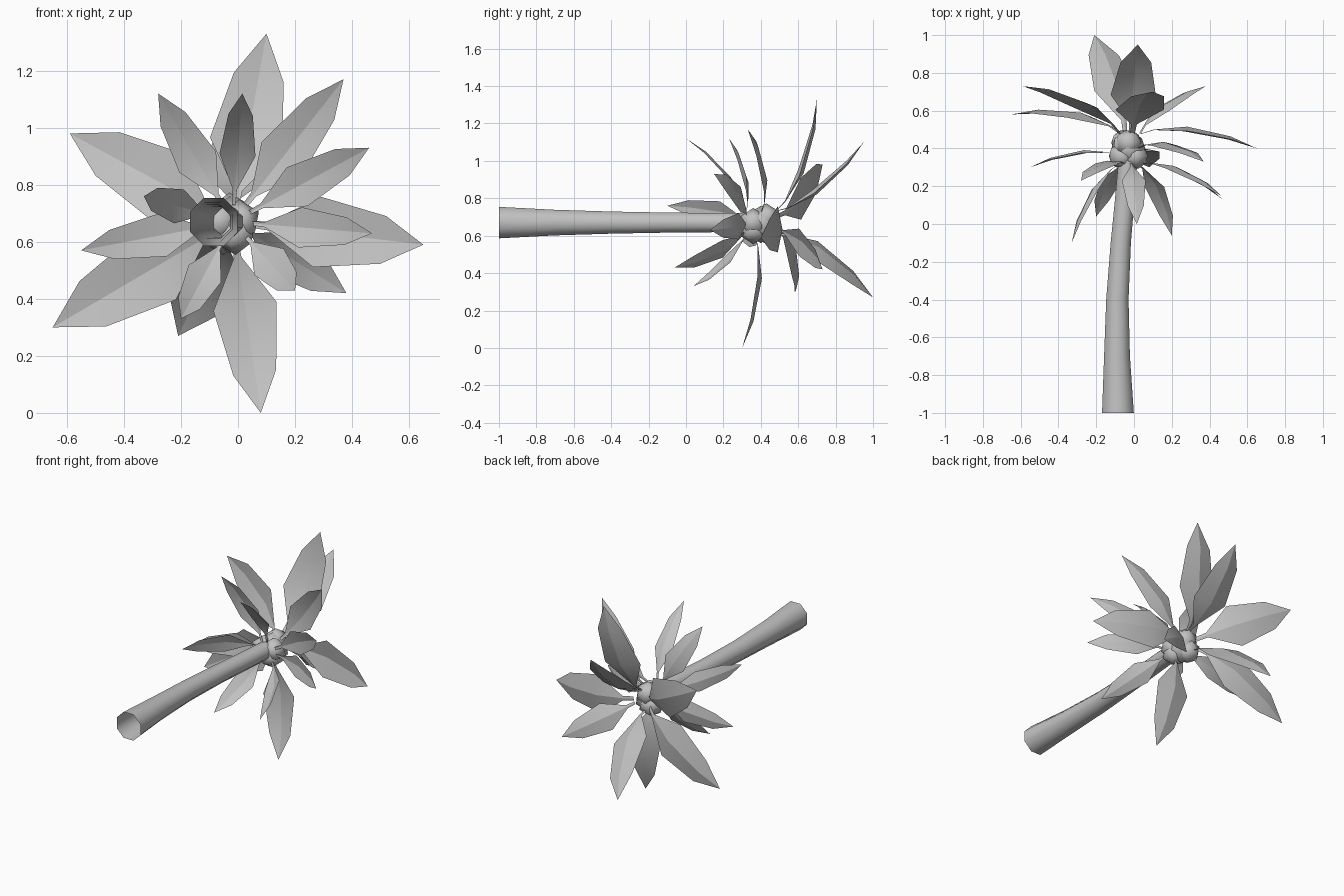
import bpy
import bmesh
import math
from mathutils import Vector

cube = bpy.data.objects.get("Cube")
if cube:
    bpy.data.objects.remove(cube, do_unlink=True)

grey = bpy.data.materials.new("plain_grey")
grey.use_nodes = True
colour = (0.54, 0.54, 0.54, 1)
grey.diffuse_color = colour
grey.node_tree.nodes["Principled BSDF"].inputs["Base Color"].default_value = colour


def finish(bm, name, angle):
    mesh = bpy.data.meshes.new(name)
    bm.to_mesh(mesh)
    bm.free()
    obj = bpy.data.objects.new(name, mesh)
    bpy.context.collection.objects.link(obj)
    mesh.materials.append(grey)
    bpy.ops.object.select_all(action='DESELECT')
    obj.select_set(True)
    bpy.context.view_layer.objects.active = obj
    bpy.ops.object.shade_smooth_by_angle(angle=math.radians(angle))


def bridge(bm, rows, closed=False):
    for a, b in zip(rows, rows[1:]):
        n = len(a)
        for i in range(n if closed else n - 1):
            j = (i + 1) % n
            bm.faces.new((a[i], a[j], b[j], b[i]))


# Trunk: open, gently bent octagonal tube lying along y
def make_trunk():
    bm = bmesh.new()
    rings = []
    for y, x, r in ((-1, -.085, .091), (-.7, -.09, .074), (-.4, -.088, .064),
                    (-.1, -.07, .058), (.12, -.05, .056), (.36, -.03, .054)):
        ring = []
        for i in range(8):
            a = math.tau * (i + .5) / 8
            ring.append(bm.verts.new((x + r * math.cos(a), y, .67 + r * math.sin(a))))
        rings.append(ring)
    bridge(bm, rings, closed=True)
    bmesh.ops.recalc_face_normals(bm, faces=bm.faces)
    finish(bm, "trunk", 60)


# Leaf: folded blade that leaves the crown forwards and droops back
def make_leaf(name, tip, breadth):
    tip = Vector(tip)
    base_y = min(.48, max(.32, .4 + 1.2 * (tip.y - .33)))
    axis = Vector((0, 1, 0))
    hub = Vector((-.02, base_y, .67))
    radial = tip - hub
    radial.y = 0
    radial.normalize()
    base = hub + radial * .06
    side = axis.cross(radial).normalized()
    chord = tip - base
    length = chord.length
    up = side.cross(chord).normalized()
    if up.y < 0:
        up.negate()
    control = base + chord * .42 + up * length * .22
    width = length * breadth

    bm = bmesh.new()
    rows = []
    for s, w in ((0, .1), (.12, .12), (.42, 1), (.79, .68)):
        p = base * (1 - s) ** 2 + control * 2 * s * (1 - s) + tip * s * s
        edge = p - up * width * w * .2
        points = (edge - side * width * w, p, edge + side * width * w)
        rows.append([bm.verts.new(v) for v in points])
    bridge(bm, rows)
    end = bm.verts.new(tip)
    left, rib, right = rows[-1]
    bm.faces.new((left, rib, end))
    bm.faces.new((rib, right, end))
    bmesh.ops.recalc_face_normals(bm, faces=bm.faces)
    bm.normal_update()
    if sum(f.normal.dot(up) for f in bm.faces) < 0:
        bmesh.ops.reverse_faces(bm, faces=bm.faces)
    finish(bm, name, 20)


# Crown: rounded lumps gathered around the end of the trunk
def make_lump(name, centre, radius):
    bm = bmesh.new()
    bmesh.ops.create_icosphere(bm, subdivisions=1, radius=radius)
    bmesh.ops.translate(bm, verts=bm.verts, vec=centre)
    finish(bm, name, 50)


make_trunk()

# Leaf tips, grouped by the breadth of the blade
leaf_groups = {
    "upper_leaf": (.2, ((.10, .70, 1.33), (-.59, .73, .98), (.65, .40, .59),
                        (-.65, .58, .30), (-.21, 1, .27), (.02, .95, 1.10))),
    "hanging_leaf": (.18, ((.08, .30, 0), (.38, .73, .42))),
    "middle_leaf": (.158, ((.37, .33, 1.17), (-.28, .23, 1.12), (-.55, .30, .57))),
    "lower_leaf": (.15, ((.46, .15, .93), (.47, .13, .63),
                         (-.20, .04, .33), (.20, -.06, .43))),
    "narrow_leaf": (.125, ((.015, 0, 1.12), (-.33, -.10, .76))),
}
for name, (breadth, tips) in leaf_groups.items():
    for i, tip in enumerate(tips):
        make_leaf(f"{name}_{i + 1}", tip, breadth)

make_lump("crown_core", (-.03, .40, .66), .1)
for i in range(5):
    a = math.tau * (i + .25) / 5
    make_lump(f"crown_lump_{i + 1}",
              (-.03 + .036 * math.cos(a), .36 + .07 * (i % 2), .66 + .036 * math.sin(a)), .077)
